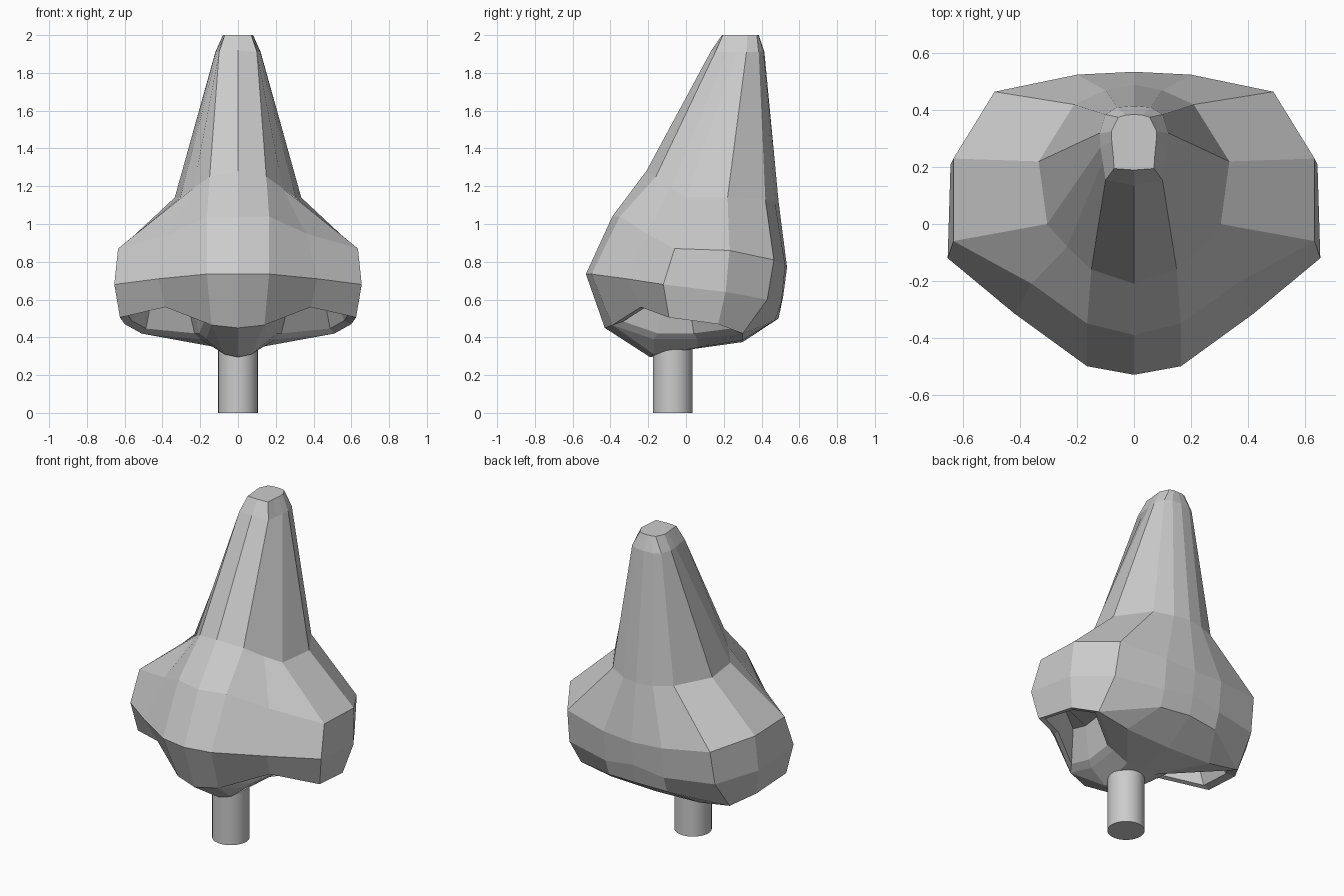
import bpy, bmesh
from mathutils import Vector

if "Cube" in bpy.data.objects:
    bpy.data.objects.remove(bpy.data.objects["Cube"])

bm = bmesh.new()


def verts(points):
    return [bm.verts.new(p) for p in points]


def bridge(a, b, closed=False):
    n = len(a)
    for i in range(n if closed else n - 1):
        j = (i + 1) % n
        bm.faces.new((a[i], a[j], b[j], b[i]))


# right-half cross-sections, each running from front centre round to back centre
tip = verts([(0, .19, 2), (.07, .195, 2), (.073, .24, 2), (.078, .29, 2),
             (.08, .325, 2), (.055, .375, 2), (.03, .383, 2), (0, .385, 2)])
neck = verts([(0, .135, 1.92), (.10, .155, 1.91), (.11, .22, 1.91), (.118, .27, 1.91),
              (.12, .32, 1.91), (.10, .385, 1.91), (.06, .41, 1.91), (0, .415, 1.91)])
bridge_ring = verts([(0, -.21, 1.28), (.15, -.16, 1.25), (.235, -.08, 1.19), (.305, 0, 1.14),
                     (.335, .22, 1.14), (.21, .42, 1.13), (.10, .47, 1.12), (0, .49, 1.12)])
upper = verts([(0, -.39, 1.04), (.165, -.35, 1.04), (.36, -.21, .95), (.635, -.06, .87),
               (.635, .23, .86), (.49, .465, .81), (.2, .525, .78), (0, .535, .77)])
middle = verts([(0, -.53, .735), (.165, -.50, .735), (.42, -.315, .71), (.655, -.12, .68),
                (.645, .21, .64), (.50, .43, .60), (.2, .505, .59), (0, .515, .62)])
lip = verts([(0, -.43, .45), (.14, -.39, .465), (.385, -.24, .56), (.625, -.09, .505),
             (.60, .17, .47), (.51, .30, .42), (.2, .47, .49), (0, .49, .50)])
rings = [tip, neck, bridge_ring, upper, middle, lip]
for a, b in zip(rings, rings[1:]):
    bridge(a, b)
bm.faces.new(tip)

# underside between the nostrils
base = verts([(0, -.19, .295), (0, .05, .34), (0, .30, .375)])
inner = verts([(.17, -.17, .39), (.20, .06, .39)])
edge = verts([(.07, -.17, .31), (.10, .06, .345), (.30, .30, .385)])
bm.faces.new((lip[0], lip[1], edge[0], base[0]))
bm.faces.new((lip[1], inner[0], edge[0]))
bm.faces.new((edge[0], inner[0], inner[1], edge[1]))
bm.faces.new((base[0], edge[0], edge[1], base[1]))
bm.faces.new((edge[1], inner[1], lip[5], edge[2]))
bm.faces.new((base[1], edge[1], edge[2], base[2]))
bm.faces.new((edge[2], lip[5], lip[6]))
bm.faces.new((base[2], edge[2], lip[6], lip[7]))

# nostril pocket
rim = [lip[1], lip[2], lip[3], lip[4], lip[5], inner[1], inner[0]]
centre = sum((v.co for v in rim), Vector()) / len(rim)
inset = verts([v.co.lerp(centre, .17) + Vector((0, 0, .02)) for v in rim])
deep = verts([v.co.lerp(centre, .42) + Vector((0, 0, .19)) for v in rim])
bridge(rim, inset, True)
bridge(inset, deep, True)
bm.faces.new(deep)

# mirror the half and close the seam
geom = bm.verts[:] + bm.edges[:] + bm.faces[:]
bmesh.ops.mirror(bm, geom=geom, axis='X', merge_dist=.0005)
bmesh.ops.remove_doubles(bm, verts=bm.verts[:], dist=.0005)
bmesh.ops.recalc_face_normals(bm, faces=bm.faces[:])
mesh = bpy.data.meshes.new("nose")
bm.to_mesh(mesh)
bm.free()
nose = bpy.data.objects.new("nose", mesh)
bpy.context.collection.objects.link(nose)

# mounting peg
bpy.ops.mesh.primitive_cylinder_add(vertices=32, radius=.105, depth=.40, location=(0, -.07, .20))
peg = bpy.context.object
peg.name = "mounting_peg"
bpy.ops.object.shade_smooth_by_angle()
